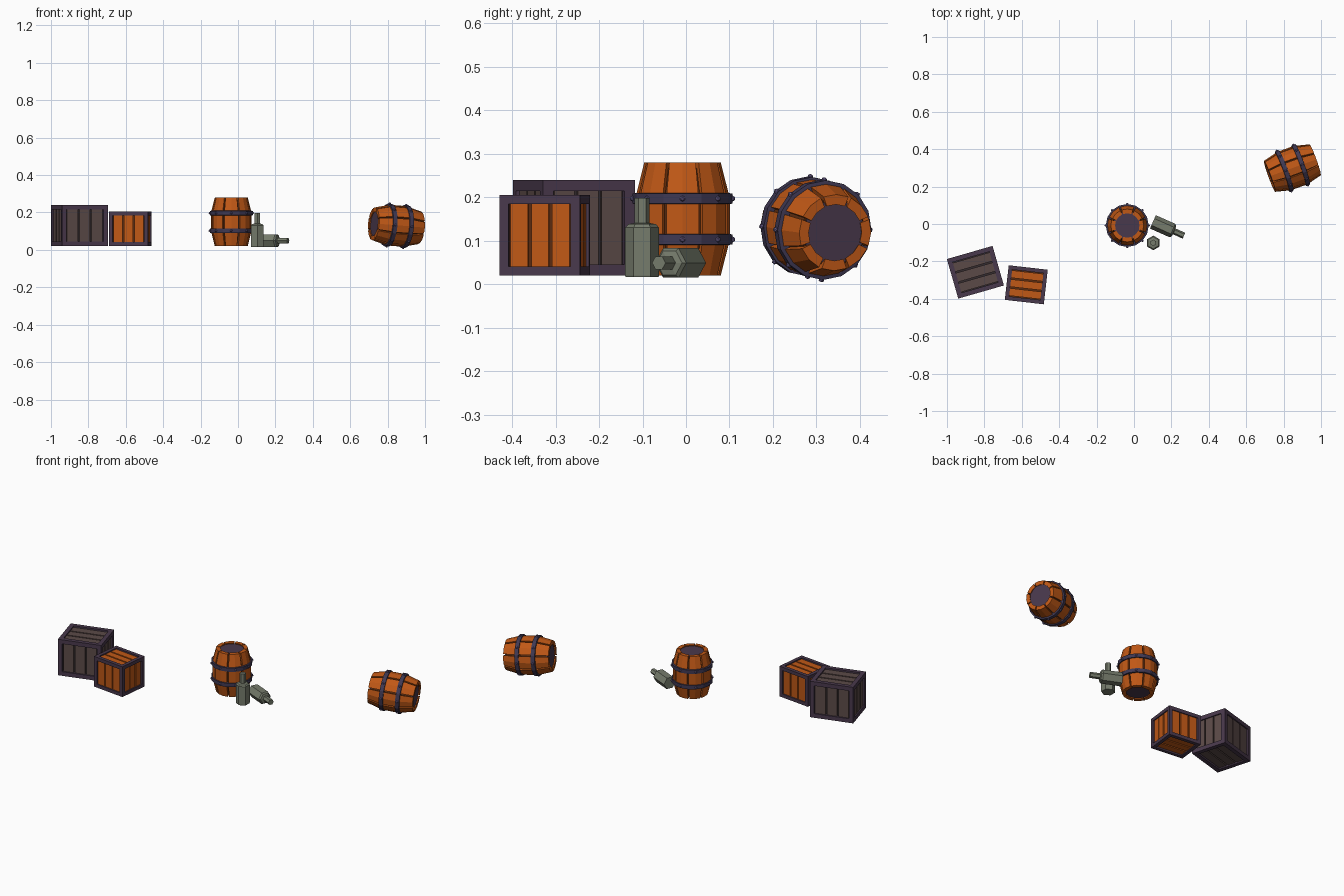
import bpy, bmesh, math
from mathutils import Matrix, Vector

if "Cube" in bpy.data.objects:
    bpy.data.objects.remove(bpy.data.objects["Cube"])


def mat(name, c):
    m = bpy.data.materials.new(name)
    m.diffuse_color = (*c, 1)
    m.use_nodes = True
    m.node_tree.nodes["Principled BSDF"].inputs["Base Color"].default_value = m.diffuse_color
    return m


ORANGE = mat("orange wood", (0.53, 0.098, 0.008))
GAP = mat("dark orange gap", (0.10, 0.024, 0.005))
PURPLE = mat("dark purple wood", (0.066, 0.040, 0.072))
BROWN = mat("grey brown wood", (0.105, 0.068, 0.064))
BROWNGAP = mat("dark brown gap", (0.034, 0.024, 0.027))
BAND = mat("purple metal", (0.050, 0.040, 0.085))
BOLT = mat("light purple metal", (0.14, 0.11, 0.25))
GLASS = mat("grey green glass", (0.18, 0.20, 0.15))


def finish(bm, name, m, xf):
    bmesh.ops.recalc_face_normals(bm, faces=bm.faces)
    me = bpy.data.meshes.new(name)
    bm.to_mesh(me)
    bm.free()
    me.materials.append(m)
    ob = bpy.data.objects.new(name, me)
    ob.matrix_world = xf
    bpy.context.collection.objects.link(ob)
    return ob


def loft(bm, rings):
    """Closed solid through rings of equal point count."""
    vs = [[bm.verts.new(p) for p in r] for r in rings]
    n = len(vs[0])
    for a, b in zip(vs, vs[1:]):
        for i in range(n):
            j = (i + 1) % n
            bm.faces.new((a[i], a[j], b[j], b[i]))
    bm.faces.new(vs[0][::-1])
    bm.faces.new(vs[-1])


def polar(r, a, z):
    return (r * math.cos(a), r * math.sin(a), z)


def lathe(bm, profile, n, phase=0.0):
    loft(bm, [[polar(r, phase + 2 * math.pi * i / n, z) for i in range(n)]
              for r, z in profile])


def box(bm, c, s):
    bmesh.ops.create_cube(bm, size=1, matrix=Matrix.Translation(c) @ Matrix.Diagonal((*s, 1)))


# Crate: 12 frame bars, three recessed planks on each face, dark core
def crate(name, loc, size, angle, t, wood, gap):
    xf = Matrix.Translation(loc) @ Matrix.Rotation(math.radians(angle), 4, 'Z')
    bm = bmesh.new()
    for ax in range(3):
        u, v = [k for k in range(3) if k != ax]
        for su in (-1, 1):
            for sv in (-1, 1):
                c, s = [0, 0, 0], [t, t, t]
                c[u] = su * (size[u] - t) / 2
                c[v] = sv * (size[v] - t) / 2
                s[ax] = size[ax] if ax == 2 else size[ax] - 2 * t
                box(bm, c, s)
    finish(bm, name + "_frame", PURPLE, xf)

    bm = bmesh.new()
    for ax, row, run in ((0, 1, 2), (1, 0, 2), (2, 1, 0)):
        pitch = (size[row] - 2 * t) / 3
        for side in (-1, 1):
            for k in (-1, 0, 1):
                c, s = [0, 0, 0], [0, 0, 0]
                c[ax], s[ax] = side * (size[ax] / 2 - t * 0.65), t * 0.7
                c[row], s[row] = k * pitch, pitch - 0.008
                s[run] = size[run] - 1.8 * t
                box(bm, c, s)
    finish(bm, name + "_planks", wood, xf)

    bm = bmesh.new()
    box(bm, (0, 0, 0), [d - 1.4 * t for d in size])
    finish(bm, name + "_core", gap, xf)


crate("large_crate", (-0.848, -0.258, 0.13), (0.254, 0.22, 0.22), 16, 0.025, BROWN, BROWNGAP)
crate("small_crate", (-0.576, -0.325, 0.1125), (0.21, 0.186, 0.185), -6.5, 0.021, ORANGE, GAP)


# Barrel: eight separate staves, dark core, end discs, two bands with bolts
def barrel(name, xf):
    rows = [(0.088, -0.13), (0.109, -0.047), (0.109, 0.047), (0.088, 0.13)]
    half = math.pi / 8 - 0.042
    bm = bmesh.new()
    for i in range(8):
        a = i * math.pi / 4
        loft(bm, [[polar(r, a - half, z), polar(r, a, z), polar(r, a + half, z),
                   polar(r - 0.023, a + half, z), polar(r - 0.023, a, z),
                   polar(r - 0.023, a - half, z)] for r, z in rows])
    finish(bm, name + "_staves", ORANGE, xf)

    bm = bmesh.new()
    lathe(bm, [(0.078, -0.117), (0.098, -0.047), (0.098, 0.047), (0.078, 0.117)], 16)
    finish(bm, name + "_core", GAP, xf)

    bm = bmesh.new()
    lathe(bm, [(0.074, -0.123), (0.074, 0.123)], 16)
    finish(bm, name + "_end_discs", PURPLE, xf)

    bands, bolts = bmesh.new(), bmesh.new()
    for z in (-0.047, 0.047):
        lathe(bands, [(0.108, z - 0.0125), (0.115, z - 0.0115), (0.115, z + 0.0115),
                      (0.108, z + 0.0125)], 16)
        for i in range(8):
            a = i * math.pi / 4
            bmesh.ops.create_icosphere(
                bolts, subdivisions=1, radius=0.007,
                matrix=Matrix.Translation(polar(0.115, a, z)))
    finish(bands, name + "_bands", BAND, xf)
    finish(bolts, name + "_bolts", BOLT, xf)


def lying(loc, direction, roll):
    """Local z points along direction, local x stays as upright as possible."""
    z = Vector(direction).normalized()
    y = z.cross(Vector((0, 0, 1))).normalized()
    x = y.cross(z)
    rot = Matrix((x, y, z)).transposed().to_4x4()
    return Matrix.Translation(loc) @ rot @ Matrix.Rotation(roll, 4, 'Z')


barrel("standing_barrel", Matrix.Translation((-0.036, -0.008, 0.15)))
barrel("fallen_barrel", lying((0.847, 0.299, 0.129),
                              (math.cos(math.radians(20)), math.sin(math.radians(20)), -0.08), 0))


# Bottle: six-sided body with a narrow neck
def bottle(name, xf):
    bm = bmesh.new()
    lathe(bm, [(0.038, -0.092), (0.039, -0.088), (0.039, 0.022), (0.032, 0.03),
               (0.017, 0.033), (0.017, 0.09)], 6, math.pi / 2)
    finish(bm, name, GLASS, xf)


bottle("standing_bottle", Matrix.Translation((0.103, -0.101, 0.108)))
bottle("fallen_bottle", lying((0.185, -0.026, 0.049),
                              (math.cos(math.radians(-24)), math.sin(math.radians(-24)), 0), 0))
